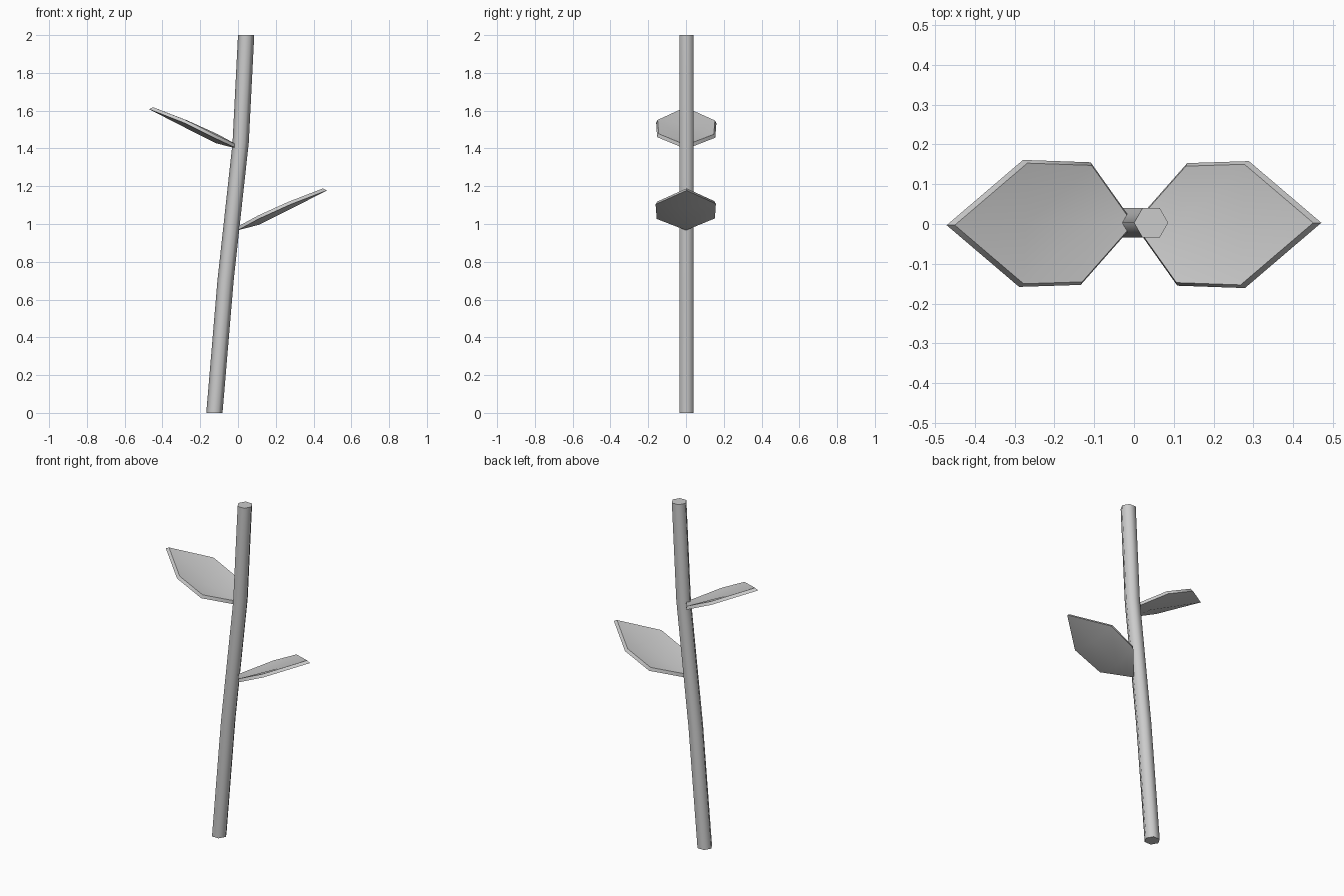
import bpy, bmesh, math
from mathutils import Vector

if "Cube" in bpy.data.objects:
    bpy.data.objects.remove(bpy.data.objects["Cube"])


def finish(name, bm, angle):
    bmesh.ops.recalc_face_normals(bm, faces=bm.faces)
    mesh = bpy.data.meshes.new(name)
    bm.to_mesh(mesh)
    bm.free()
    obj = bpy.data.objects.new(name, mesh)
    bpy.context.collection.objects.link(obj)
    bpy.ops.object.select_all(action='DESELECT')
    obj.select_set(True)
    bpy.context.view_layer.objects.active = obj
    bpy.ops.object.shade_smooth_by_angle(angle=math.radians(angle))
    return obj


# stem: hexagonal rings along a gently bent path of (x, z)
bm = bmesh.new()
rings = []
for cx, z in [(-0.125, 0), (-0.066, 0.7), (0.014, 1.43), (0.043, 2)]:
    rings.append([bm.verts.new((cx + 0.043 * math.cos(i * math.pi / 3),
                                0.003 + 0.043 * math.sin(i * math.pi / 3), z))
                  for i in range(6)])
for a, b in zip(rings, rings[1:]):
    for i in range(6):
        j = (i + 1) % 6
        bm.faces.new((a[i], a[j], b[j], b[i]))
bm.faces.new(rings[0])
bm.faces.new(rings[-1])
finish("stem", bm, 65)

# leaf: six-sided cupped blade, upper surface slightly inset for a sloped rim
OUTLINE = [(-0.005, 0, 0.975), (0.105, -0.155, 1.035), (0.275, -0.161, 1.112),
           (0.467, 0.003, 1.186), (0.285, 0.158, 1.115), (0.13, 0.153, 1.038)]
SPINE = [(0.11, 0, 1.005), (0.28, 0, 1.09)]
QUADS = [(0, 1, 6), (1, 2, 7, 6), (2, 3, 7), (3, 4, 7), (4, 5, 6, 7), (5, 0, 6)]
CENTRE = Vector((0.21, 0, 1.07))
UP = Vector((-0.42, 0, 0.91))


def leaf(name, side, lift):
    bm = bmesh.new()
    layers = []
    for scale, offset in [(1, -0.009), (0.95, 0.009)]:
        layer = []
        for p in OUTLINE + SPINE:
            v = CENTRE + (Vector(p) - CENTRE) * scale + UP * offset
            layer.append(bm.verts.new((v.x * side, v.y * side, v.z + lift)))
        layers.append(layer)
        for q in QUADS:
            bm.faces.new([layer[i] for i in q])
    low, high = layers
    for i in range(6):
        j = (i + 1) % 6
        bm.faces.new((low[i], low[j], high[j], high[i]))
    finish(name, bm, 60)


leaf("lower_leaf", 1, 0)
leaf("upper_leaf", -1, 0.43)
